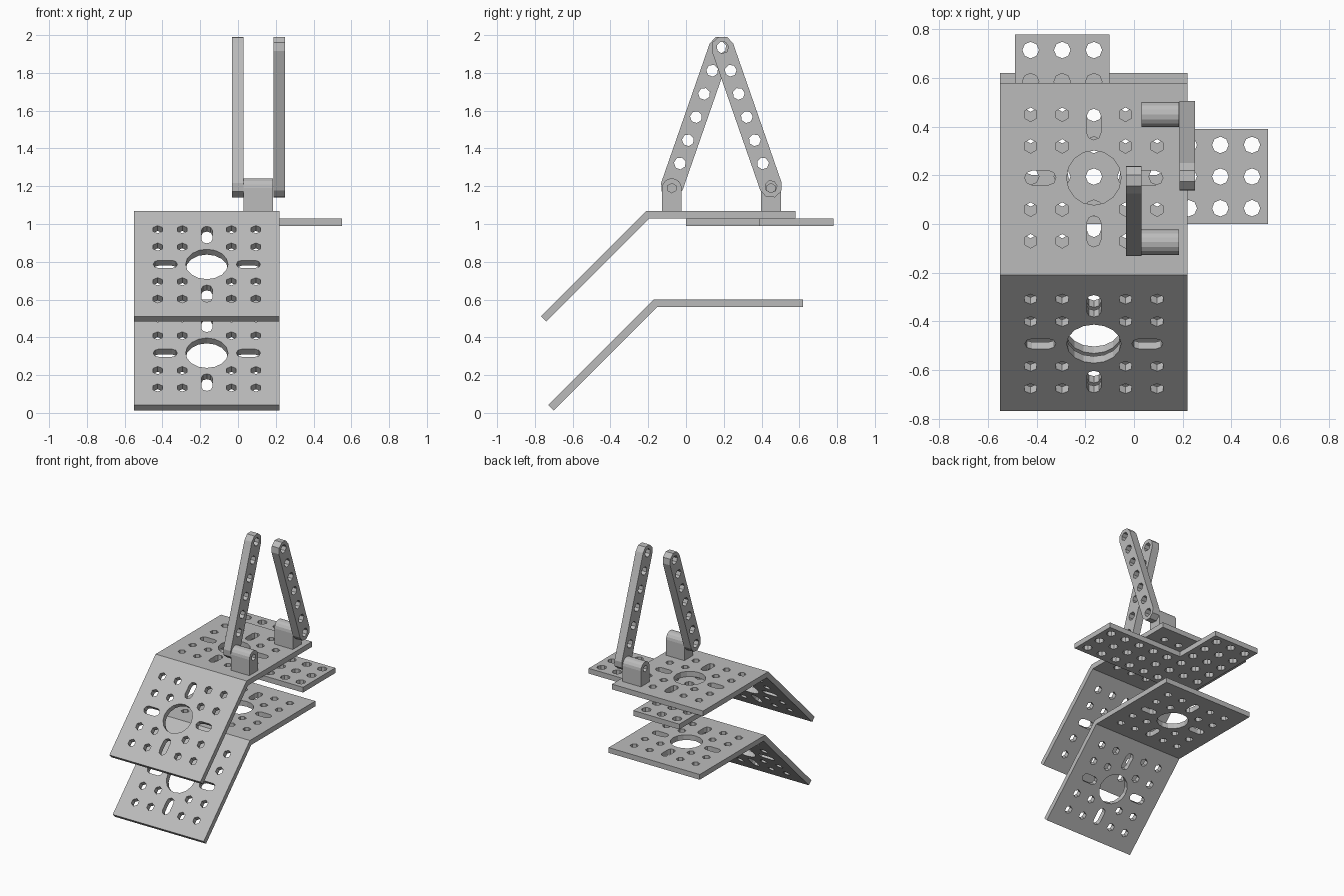
import bpy, bmesh, math
from mathutils import Matrix, Vector

cube = bpy.data.objects.get("Cube")
if cube:
    bpy.data.objects.remove(cube, do_unlink=True)

PITCH = 0.13       # hole spacing
THICK = 0.04       # sheet thickness
PANEL = 0.79       # length of each panel from the bend
X_MIN, X_MAX = -0.55, 0.22
X_MID = (X_MIN + X_MAX) / 2

steel = bpy.data.materials.new("plain_grey")
steel.use_nodes = True
grey = (0.5, 0.5, 0.5, 1)
steel.diffuse_color = grey
steel.node_tree.nodes["Principled BSDF"].inputs["Base Color"].default_value = grey


def ring(cx, cy, r, sides):
    """Regular polygon outline."""
    return [(cx + r * math.cos(math.tau * i / sides + math.pi / 2),
             cy + r * math.sin(math.tau * i / sides + math.pi / 2)) for i in range(sides)]


def slot(cx, cy, half, r, along_x, steps=4):
    """Outline with two round ends; half is the distance to each end centre."""
    pts = []
    for end in (1, -1):
        for i in range(steps + 1):
            a = math.pi * i / steps - math.pi / 2
            u, v = end * (half + r * math.cos(a)), end * r * math.sin(a)
            pts.append((cx + u, cy + v) if along_x else (cx - v, cy + u))
    return pts


def sheet(outlines, thick):
    """Closed flat sheet from an outer outline and hole outlines, z from -thick to 0."""
    curve = bpy.data.curves.new("outline", "CURVE")
    curve.dimensions, curve.fill_mode, curve.extrude = "2D", "BOTH", thick / 2
    for pts in outlines:
        s = curve.splines.new("POLY")
        s.points.add(len(pts) - 1)
        for p, (x, y) in zip(s.points, pts):
            p.co = (x, y, 0, 1)
        s.use_cyclic_u = True
    tmp = bpy.data.objects.new("outline", curve)
    bpy.context.scene.collection.objects.link(tmp)
    deps = bpy.context.evaluated_depsgraph_get()
    mesh = bpy.data.meshes.new_from_object(tmp.evaluated_get(deps))
    bpy.data.objects.remove(tmp, do_unlink=True)
    bpy.data.curves.remove(curve)
    mesh.transform(Matrix.Translation((0, 0, -thick / 2)))
    bm = bmesh.new()
    bm.from_mesh(mesh)
    bpy.data.meshes.remove(mesh)
    bmesh.ops.remove_doubles(bm, verts=bm.verts, dist=1e-4)
    return bm


def finish(bm, name):
    bmesh.ops.recalc_face_normals(bm, faces=bm.faces)
    mesh = bpy.data.meshes.new(name)
    bm.to_mesh(mesh)
    bm.free()
    mesh.materials.clear()
    mesh.materials.append(steel)
    for p in mesh.polygons:
        p.use_smooth = False
        p.material_index = 0
    obj = bpy.data.objects.new(name, mesh)
    bpy.context.scene.collection.objects.link(obj)
    return obj


def panel():
    """Perforated panel running from the bend at y = 0, mitred on its underside."""
    cy = PANEL / 2 + 0.005
    outlines = [[(X_MIN, 0), (X_MAX, 0), (X_MAX, PANEL), (X_MIN, PANEL)],
                ring(X_MID, cy, 0.112, 16)]
    for i in range(-2, 3):
        for j in range(-2, 3):
            if i and j:
                outlines.append(ring(X_MID + i * PITCH, cy + j * PITCH, 0.029, 6))
    for d in (-0.22, 0.22):
        outlines.append(slot(X_MID + d, cy, 0.035, 0.029, True))
        outlines.append(slot(X_MID, cy + d, 0.035, 0.029, False))
    bm = sheet(outlines, THICK)
    for v in bm.verts:
        if v.co.y < 1e-4 and v.co.z < -THICK / 2:
            v.co.y += THICK * math.tan(math.pi / 8)
    return bm


def bent_plate(name, bend_y, top_z):
    bm = panel()
    slope = panel()
    slope.transform(Matrix.Rotation(math.radians(45), 4, "X") @ Matrix.Diagonal((1, -1, 1, 1)))
    mesh = bpy.data.meshes.new("slope")
    slope.to_mesh(mesh)
    slope.free()
    bm.from_mesh(mesh)
    bpy.data.meshes.remove(mesh)
    # Weld the mitre and drop the hidden faces inside it
    bmesh.ops.remove_doubles(bm, verts=bm.verts, dist=1e-3)
    reach = THICK * math.tan(math.pi / 8) + 1e-3
    inner = [f for f in bm.faces if all(-1e-3 < v.co.y < reach for v in f.verts)
             and abs(f.normal.x) < 0.5]
    bmesh.ops.delete(bm, geom=inner, context="FACES")
    bm.transform(Matrix.Translation((0, bend_y, top_z)))
    return finish(bm, name)


bent_plate("upper_bent_plate", -0.21, 1.07)
bent_plate("lower_bent_plate", -0.17, 0.60)

# L-shaped perforated plate under the upper bent plate
left, cols, rows = -0.49, 8, 6
corners = [(0, 0), (cols, 0), (cols, 3), (3, 3), (3, rows), (0, rows)]
outlines = [[(left + i * PITCH, j * PITCH) for i, j in corners]]
for i in range(cols):
    for j in range(rows):
        if i < 3 or j < 3:
            outlines.append(ring(left + (i + 0.5) * PITCH, (j + 0.5) * PITCH, 0.034, 8))
bm = sheet(outlines, THICK)
bm.transform(Matrix.Translation((0, 0, 1.03)))
finish(bm, "l_shaped_plate")


def along_x(x_max, origin, angle=0):
    """Place a flat sheet upright: sheet x, y -> world y, z, sheet normal -> +x."""
    stand = Matrix(((0, 0, 1, 0), (1, 0, 0, 0), (0, 1, 0, 0), (0, 0, 0, 1)))
    return (Matrix.Translation(Vector((x_max, *origin))) @ stand
            @ Matrix.Rotation(angle, 4, "Z"))


# Leaning perforated bars and the round-topped blocks that carry them
half_span = 3 * PITCH
for name, x_max, foot_y, lean in (("front", 0.03, -0.075, -1), ("back", 0.25, 0.45, 1)):
    holes = [ring(0, i * PITCH, 0.032, 7) for i in range(7)]
    bm = sheet([slot(0, half_span, half_span, 0.06, False)] + holes, 0.062)
    bm.transform(along_x(x_max, (foot_y, 1.198), math.radians(19.2) * lean))
    finish(bm, name + "_bar")

    r = 0.052
    arch = [(r * math.cos(math.pi * i / 8), 0.12 + r * math.sin(math.pi * i / 8))
            for i in range(9)]
    body = [(-r, 0), (r, 0)] + arch
    bore = ring(0, 0.12, 0.025, 6)
    # Solid core with a bored cap at each end, leaving blind pin holes
    for part, x_end, depth, cut in (("core", 0.155, 0.095, []), ("left_cap", 0.185, 0.03, [bore]),
                                    ("right_cap", 0.06, 0.03, [bore])):
        bm = sheet([body] + cut, depth)
        bm.transform(along_x(x_end, (foot_y, 1.07)))
        finish(bm, f"{name}_block_{part}")
